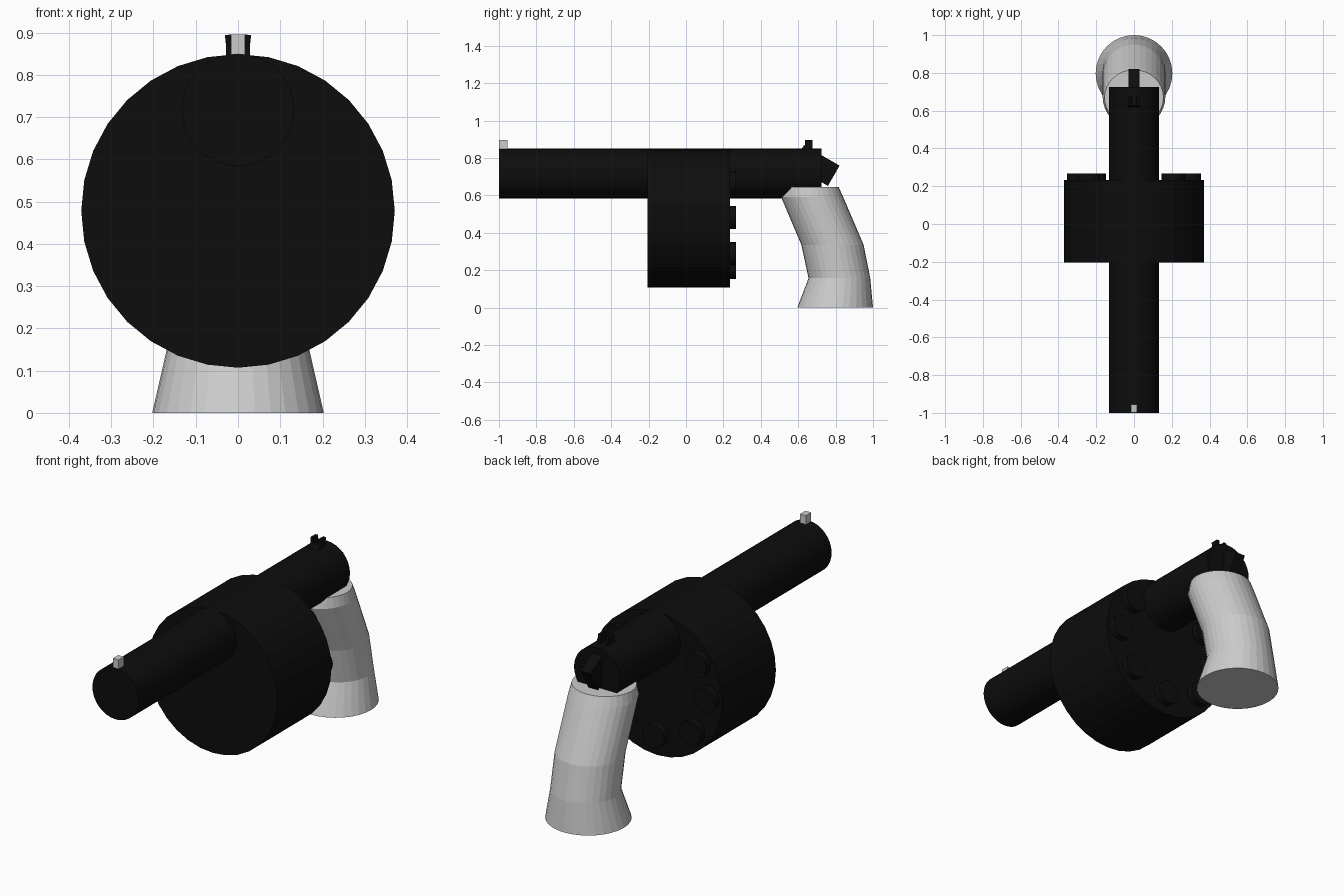
import bpy, bmesh, math

if "Cube" in bpy.data.objects:
    bpy.data.objects.remove(bpy.data.objects["Cube"])

BLACK = bpy.data.materials.new("black")
BLACK.diffuse_color = (0.004, 0.004, 0.004, 1)
BLACK.use_nodes = True
BLACK.node_tree.nodes["Principled BSDF"].inputs["Base Color"].default_value = BLACK.diffuse_color


def finish(name, mat=None):
    ob = bpy.context.object
    ob.name = name
    if mat:
        ob.data.materials.append(mat)
    return ob


def cyl_y(name, x, z, r, y0, y1, sides=32):
    """Black cylinder lying along y from y0 to y1."""
    bpy.ops.mesh.primitive_cylinder_add(
        vertices=sides, radius=r, depth=y1 - y0,
        location=(x, (y0 + y1) / 2, z), rotation=(math.pi / 2, 0, 0))
    return finish(name, BLACK)


def box(name, loc, size, rot=(0, 0, 0), mat=None):
    bpy.ops.mesh.primitive_cube_add(size=1, location=loc, rotation=rot)
    ob = finish(name, mat)
    ob.scale = size
    return ob


# Barrel and drum, flush along the top
cyl_y("barrel", 0, 0.717, 0.133, -1.0, 0.725)
cyl_y("drum", 0, 0.478, 0.371, -0.205, 0.234)

# Chamber caps on the back of the drum
caps = [(0.293, 0.003), (-0.293, 0.003), (0.208, 0.19), (-0.243, 0.17),
        (0.208, -0.19), (-0.21, -0.19), (0, -0.262)]
for i, (x, dz) in enumerate(caps):
    cyl_y(f"chamber_cap_{i}", x, 0.478 + dz, 0.062, 0.2, 0.268)

# Hammer: tilted block at the back of the barrel
t = math.radians(-30)
box("hammer", (0, 0.79 - 0.11 * math.cos(t), 0.705 - 0.11 * math.sin(t)),
    (0.056, 0.22, 0.125), (t, 0, 0), BLACK)

# Sights: grey front post, black split rear notch
box("front_sight", (0, -0.977, 0.867), (0.033, 0.044, 0.056))
for s in (-1, 1):
    box("rear_sight", (s * 0.02, 0.655, 0.866), (0.016, 0.04, 0.058),
        (0, s * math.radians(6), 0), BLACK)

# Grip: bent tapering column lofted through rings (z, y min, y max, x radius)
rings = [(0.0, 0.595, 1.0, 0.203), (0.157, 0.655, 0.985, 0.167),
         (0.335, 0.617, 0.95, 0.166), (0.592, 0.508, 0.84, 0.166),
         (0.645, 0.522, 0.816, 0.156)]
N = 32
bm = bmesh.new()
loops = []
for z, y0, y1, rx in rings:
    loops.append([bm.verts.new((rx * math.cos(a), (y0 + y1) / 2 + (y1 - y0) / 2 * math.sin(a), z))
                  for a in (2 * math.pi * k / N for k in range(N))])
for lo, hi in zip(loops, loops[1:]):
    for k in range(N):
        j = (k + 1) % N
        bm.faces.new((lo[k], lo[j], hi[j], hi[k]))
bm.faces.new(loops[0][::-1])
bm.faces.new(loops[-1])
mesh = bpy.data.meshes.new("grip")
bm.to_mesh(mesh)
bm.free()
bpy.context.collection.objects.link(bpy.data.objects.new("grip", mesh))
